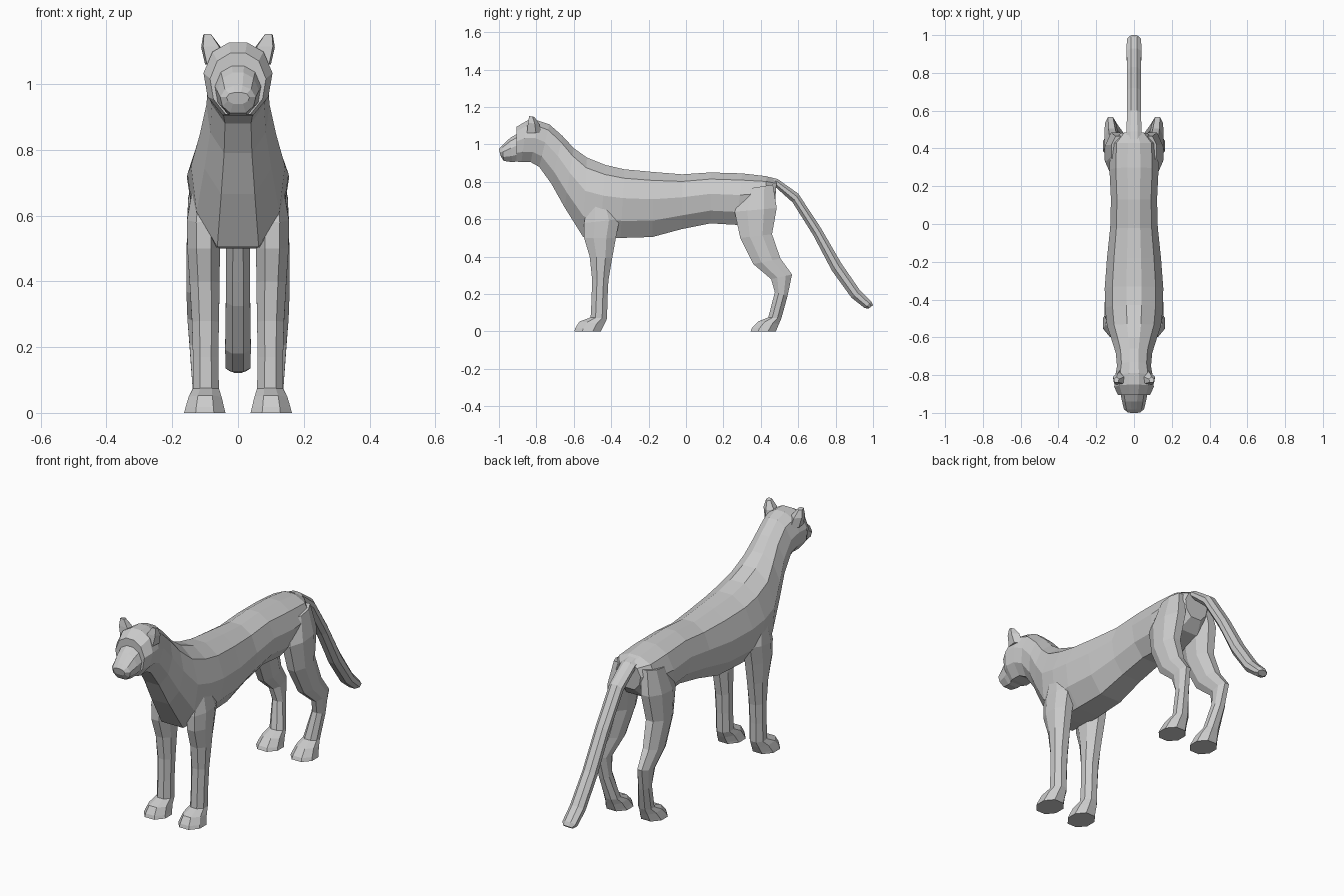
import bpy, bmesh

# Cross-section templates: (across 0..1 from inner to outer side, along 0..1 from first to second edge)
BODY = [(.37, 0), (.63, 0), (.87, .13), (1, .42), (.94, .75), (.72, 1),
        (.28, 1), (.06, .75), (0, .42), (.13, .13)]
LIMB = [(.28, 0), (.72, 0), (1, .3), (1, .7), (.72, 1), (.28, 1), (0, .7), (0, .3)]
EAR = [(.1, 0), (.9, 0), (1, .6), (.5, 1), (0, .6)]


def loft(name, section, stations, mirror=False):
    """Each station: edge A (y, z), edge B (y, z), then x range of the ring."""
    bm = bmesh.new()
    rings = []
    for ya, za, yb, zb, x0, x1 in stations:
        rings.append([bm.verts.new((x0 + (x1 - x0) * u,
                                    ya + (yb - ya) * v,
                                    za + (zb - za) * v)) for u, v in section])
    n = len(section)
    for a, b in zip(rings, rings[1:]):
        for i in range(n):
            j = (i + 1) % n
            bm.faces.new((a[i], a[j], b[j], b[i]))
    bm.faces.new(rings[0])
    bm.faces.new(rings[-1])
    bmesh.ops.recalc_face_normals(bm, faces=bm.faces[:])
    mesh = bpy.data.meshes.new(name)
    bm.to_mesh(mesh)
    bm.free()
    obj = bpy.data.objects.new(name, mesh)
    bpy.context.collection.objects.link(obj)
    if mirror:
        mod = obj.modifiers.new("Mirror", 'MIRROR')
        mod.use_mirror_merge = False
    return obj


def centred(rows):
    return [(ya, za, yb, zb, -w, w) for ya, za, yb, zb, w in rows]


# Torso, neck and skull in one sweep: back edge, belly edge, half width
loft("body", BODY, centred([
    (.485, .81, .475, .67, .07),
    (.43, .83, .42, .615, .125),
    (.30, .845, .27, .57, .13),
    (.13, .85, .13, .578, .122),
    (-.02, .84, -.02, .548, .126),
    (-.18, .853, -.18, .505, .143),
    (-.33, .867, -.35, .50, .155),
    (-.43, .89, -.46, .50, .154),
    (-.53, .93, -.55, .505, .143),
    (-.60, .98, -.65, .665, .116),
    (-.66, 1.045, -.72, .79, .096),
    (-.73, 1.107, -.785, .88, .09),
    (-.79, 1.127, -.83, .905, .10),
    (-.85, 1.127, -.88, .905, .105),
    (-.905, 1.095, -.905, .908, .085)]))

# Muzzle
loft("muzzle", BODY, centred([
    (-.88, 1.07, -.88, .912, .075),
    (-.94, 1.035, -.93, .905, .064),
    (-.982, .995, -.975, .912, .054),
    (-1.0, .975, -.992, .94, .035)]))

# Ears
loft("ears", EAR, [
    (-.85, 1.06, -.77, 1.06, .045, .10),
    (-.845, 1.115, -.785, 1.11, .052, .112),
    (-.838, 1.152, -.81, 1.147, .08, .106)], mirror=True)

# Front legs: front edge, rear edge, inner and outer x
loft("front_legs", LIMB, [
    (-.52, .70, -.40, .70, .07, .135),
    (-.545, .58, -.355, .60, .055, .155),
    (-.545, .50, -.375, .50, .055, .154),
    (-.515, .40, -.395, .39, .056, .147),
    (-.502, .28, -.415, .27, .058, .14),
    (-.505, .17, -.42, .17, .06, .137),
    (-.51, .075, -.422, .07, .058, .137),
    (-.57, .053, -.435, .04, .05, .15),
    (-.592, .018, -.45, .01, .042, .16),
    (-.597, 0, -.455, 0, .038, .164)], mirror=True)

# Hind legs
loft("hind_legs", LIMB, [
    (.31, .76, .465, .785, .04, .12),
    (.26, .64, .485, .66, .045, .152),
    (.29, .50, .46, .52, .06, .156),
    (.36, .36, .505, .39, .078, .157),
    (.455, .28, .567, .305, .095, .154),
    (.475, .21, .543, .19, .085, .147),
    (.44, .075, .51, .07, .06, .138),
    (.385, .053, .497, .04, .05, .15),
    (.352, .018, .485, .01, .042, .16),
    (.345, 0, .48, 0, .038, .164)], mirror=True)

# Tail
loft("tail", LIMB, centred([
    (.45, .825, .45, .77, .04),
    (.49, .815, .475, .775, .04),
    (.60, .737, .57, .69, .037),
    (.72, .555, .68, .515, .036),
    (.83, .365, .78, .325, .037),
    (.93, .22, .885, .18, .039),
    (.99, .16, .955, .125, .038),
    (1.0, .14, .975, .122, .026)]))
